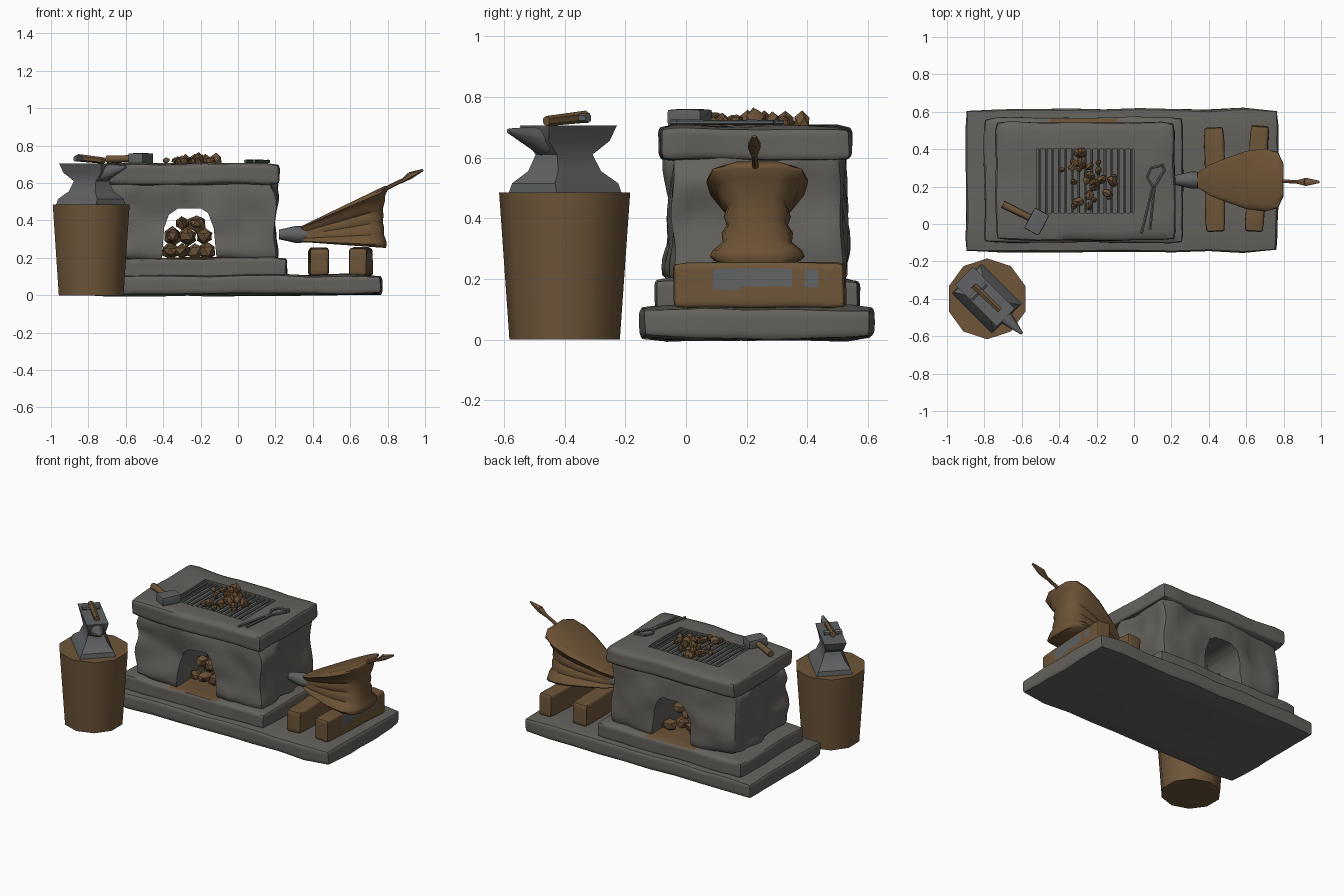
import bpy, bmesh, math, random
from mathutils import Vector, Matrix, noise

random.seed(4)
if "Cube" in bpy.data.objects:
    bpy.data.objects.remove(bpy.data.objects["Cube"])


def material(name, r, g, b):
    m = bpy.data.materials.new(name)
    m.use_nodes = True
    m.diffuse_color = (r, g, b, 1)
    m.node_tree.nodes["Principled BSDF"].inputs["Base Color"].default_value = (r, g, b, 1)
    return m


STONE = material("grey stone", 0.127, 0.122, 0.109)
IRON = material("forged iron", 0.115, 0.122, 0.125)
WOOD = material("brown wood", 0.156, 0.092, 0.041)
LEATHER = material("brown leather", 0.150, 0.085, 0.036)
COAL = material("rusty coal", 0.140, 0.080, 0.036)


def finish(name, bm, mat, angle=40):
    bmesh.ops.recalc_face_normals(bm, faces=bm.faces)
    mesh = bpy.data.meshes.new(name)
    bm.to_mesh(mesh)
    bm.free()
    mesh.materials.append(mat)
    ob = bpy.data.objects.new(name, mesh)
    bpy.context.collection.objects.link(ob)
    smooth(ob, angle)
    return ob


def smooth(ob, angle):
    bpy.ops.object.select_all(action="DESELECT")
    bpy.context.view_layer.objects.active = ob
    ob.select_set(True)
    bpy.ops.object.shade_smooth_by_angle(angle=math.radians(angle))


def block(name, lo, hi, mat, radius=0.02, rough=0.0, cuts=8, turn=0, tilt=0, freq=5):
    """Rounded box with an optional lumpy surface."""
    lo, hi = Vector(lo), Vector(hi)
    centre, half = (lo + hi) / 2, (hi - lo) / 2
    bm = bmesh.new()
    bmesh.ops.create_cube(bm, size=2)
    if cuts:
        bmesh.ops.subdivide_edges(bm, edges=bm.edges, cuts=cuts, use_grid_fill=True)
    spin = Matrix.Rotation(math.radians(turn), 3, "Z") @ Matrix.Rotation(math.radians(tilt), 3, "Y")
    for v in bm.verts:
        p = Vector(v.co[i] * half[i] for i in range(3))
        if cuts:
            core = Vector(max(radius - half[i], min(half[i] - radius, p[i])) for i in range(3))
            if (p - core).length > 1e-6:
                p = core + (p - core).normalized() * radius
        v.co = centre + spin @ p
        v.co += noise.noise_vector(v.co * freq) * rough
    return finish(name, bm, mat)


def rod(name, a, b, r1, r2, mat, sides=6, flat=1.0):
    a, b = Vector(a), Vector(b)
    bm = bmesh.new()
    bmesh.ops.create_cone(bm, cap_ends=True, segments=sides, radius1=r1, radius2=r2, depth=(b - a).length)
    turn = (b - a).to_track_quat("Z", "Y").to_matrix().to_4x4()
    bm.transform(Matrix.Translation((a + b) / 2) @ turn @ Matrix.Diagonal((1, flat, 1, 1)))
    return finish(name, bm, mat, 50)


def loft(name, rings, mat, angle=40):
    bm = bmesh.new()
    loops = [[bm.verts.new(p) for p in ring] for ring in rings]
    n = len(loops[0])
    for low, high in zip(loops, loops[1:]):
        for i in range(n):
            bm.faces.new((low[i], low[(i + 1) % n], high[(i + 1) % n], high[i]))
    bm.faces.new(loops[0])
    bm.faces.new(loops[-1])
    return finish(name, bm, mat, angle)


def carve(ob, cutter):
    mod = ob.modifiers.new("cut", "BOOLEAN")
    mod.object, mod.solver = cutter, "EXACT"
    bpy.context.view_layer.objects.active = ob
    bpy.ops.object.modifier_apply(modifier=mod.name)
    bpy.data.objects.remove(cutter)
    smooth(ob, 40)


def paint(ob, mat, test):
    ob.data.materials.append(mat)
    for f in ob.data.polygons:
        if test(f.center, f.normal):
            f.material_index = 1


def lump(name, at, size):
    bm = bmesh.new()
    bmesh.ops.create_icosphere(bm, subdivisions=1, radius=size)
    stretch = Vector(random.uniform(0.7, 1.15) for _ in range(3))
    for v in bm.verts:
        v.co = v.co * stretch * random.uniform(0.85, 1.15)
    bm.transform(Matrix.Translation(at) @ Matrix.Rotation(random.uniform(0, 6), 4, "Z"))
    return finish(name, bm, COAL, 35)


# Stone forge: two footing slabs, walls with an arched tunnel, top with a fire pit
block("base_slab", (-0.9, -0.15, 0), (0.77, 0.615, 0.11), STONE, 0.03, 0.012)
step = block("step_slab", (-0.8, -0.1, 0.09), (0.26, 0.57, 0.2), STONE, 0.025, 0.01, 14)
paint(step, COAL, lambda c, n: n.z > 0.7 and -0.42 < c.x < -0.08)
walls = block("forge_walls", (-0.72, -0.055, 0.18), (0.2, 0.52, 0.63), STONE, 0.04, 0.035, 14, freq=7)
arch = [(-0.41, 0.15), (-0.11, 0.15), (-0.13, 0.36), (-0.16, 0.44), (-0.2, 0.465),
        (-0.32, 0.465), (-0.37, 0.43), (-0.395, 0.36)]
carve(walls, loft("arch_cutter", [[Vector((x, y, z)) for x, z in arch] for y in (-0.3, 0.8)], STONE))
top = block("forge_top", (-0.74, -0.09, 0.59), (0.22, 0.545, 0.705), STONE, 0.03, 0.01, 12)
carve(top, block("pit_cutter", (-0.52, 0.06, 0.66), (0, 0.4, 0.8), STONE, cuts=0))

# Grate over the pit
for i in range(15):
    x = -0.505 + i * 0.035
    rod(f"grate_bar_{i}", (x, 0.05, 0.692), (x, 0.405, 0.692), 0.008, 0.008, IRON)

# Coals on the grate and inside the arch
for i in range(30):
    at = (random.gauss(-0.24, 0.08), random.gauss(0.23, 0.075), random.uniform(0.705, 0.725))
    lump(f"top_coal_{i}", at, random.uniform(0.018, 0.034))
for row, (z, xs) in enumerate(((0.235, (-0.36, -0.3, -0.23, -0.165)), (0.315, (-0.35, -0.27, -0.18)),
                               (0.385, (-0.3, -0.22)))):
    for x in xs:
        for y in (0.08, 0.23, 0.38):
            lump(f"arch_coal_{row}", (x, y + random.uniform(-0.03, 0.03) + (0.23 - y) * row * 0.3, z), 0.046)

# Hammer on the forge
block("hammer_head", (-0.565, -0.05, 0.703), (-0.475, 0.075, 0.76), IRON, 0.008, 0, 3, -28)
rod("hammer_handle", (-0.7, 0.105, 0.728), (-0.53, 0.02, 0.732), 0.02, 0.017, WOOD, 8)

# Tongs: two crossing arms with bowed jaws
for side, points in enumerate((((0.04, -0.05), (0.1, 0.2), (0.07, 0.25), (0.09, 0.3), (0.155, 0.315)),
                               ((0.085, -0.03), (0.11, 0.2), (0.165, 0.29), (0.15, 0.32)))):
    for a, b in zip(points, points[1:]):
        rod(f"tong_arm_{side}", (*a, 0.716), (*b, 0.716), 0.009, 0.008, IRON)

# Support beams under the bellows, the outer one stained grey
block("inner_beam", (0.378, -0.04, 0.105), (0.485, 0.515, 0.255), WOOD, 0.018, 0.005, 8, 1)
beam = block("outer_beam", (0.608, -0.04, 0.105), (0.708, 0.525, 0.255), WOOD, 0.018, 0.005, 12, -3)
paint(beam, IRON, lambda c, n: n.x > 0.8 and 0.17 < c.z < 0.235 and (0.07 < c.y < 0.36 or 0.39 < c.y < 0.45))

# Bellows: one outline stacked from lower board to upper board, pinched into pleats
half = [(0.34, 0.04), (0.41, 0.085), (0.5, 0.12), (0.6, 0.155), (0.7, 0.168), (0.77, 0.15), (0.8, 0.085)]
outline = half + [(x, -y) for x, y in reversed(half)]
pleats = [(0, 0.85), (0.05, 0.93), (0.12, 0.88), (0.22, 0.68), (0.33, 0.7), (0.42, 0.6), (0.52, 0.66),
          (0.62, 0.6), (0.74, 0.76), (0.84, 0.8), (0.93, 1.0), (0.97, 0.98), (1.0, 0.8)]
rings = []
for t, pinch in pleats:
    ring = []
    for x, y in outline:
        low = 0.285 - (x - 0.34) * 0.07
        high = 0.37 + (x - 0.34) * 0.47
        px = 0.34 + (x - 0.34) * (0.86 + 0.14 * pinch)
        ring.append(Vector((px, 0.235 + y * pinch, low + (high - low) * t)))
    rings.append(ring)
loft("bellows_bag", rings, LEATHER, 50)
rod("bellows_nozzle", (0.22, 0.235, 0.325), (0.31, 0.235, 0.325), 0.026, 0.046, IRON, 8)
rod("bellows_collar", (0.31, 0.235, 0.325), (0.4, 0.235, 0.325), 0.046, 0.04, IRON, 8)
rod("bellows_handle", (0.76, 0.23, 0.555), (0.89, 0.225, 0.62), 0.012, 0.01, LEATHER)
rod("handle_grip", (0.87, 0.225, 0.605), (0.92, 0.225, 0.64), 0.01, 0.024, WOOD, 6, 0.8)
rod("handle_tip", (0.92, 0.225, 0.64), (0.99, 0.225, 0.67), 0.024, 0.007, WOOD, 6, 0.8)

# Tree stump
rod("stump", (-0.785, -0.4, 0), (-0.785, -0.4, 0.485), 0.182, 0.216, WOOD, 10)

# Anvil turned diagonally on the stump
ALONG, ACROSS = Vector((1, -1, 0)).normalized(), Vector((1, 1, 0)).normalized()
MID = Vector((-0.785, -0.4, 0))


def on_anvil(u, w, z):
    return MID + ALONG * u + ACROSS * w + Vector((0, 0, z))


sections = [(0.475, -0.155, 0.15, 0.115), (0.515, -0.15, 0.145, 0.1), (0.555, -0.1, 0.1, 0.07),
            (0.61, -0.08, 0.085, 0.05), (0.655, -0.155, 0.13, 0.055), (0.705, -0.175, 0.14, 0.068)]
loft("anvil_body", [[on_anvil(a, -w, z), on_anvil(b, -w, z), on_anvil(b, w, z), on_anvil(a, w, z)]
                    for z, a, b, w in sections], IRON, 35)
rod("anvil_horn", on_anvil(0.1, 0, 0.655), on_anvil(0.262, 0, 0.688), 0.05, 0.008, IRON, 8)

# Small hammer lying on the anvil
rod("small_handle", on_anvil(-0.1, 0, 0.735), on_anvil(0.09, 0.005, 0.72), 0.02, 0.017, WOOD, 6)
rod("small_head", on_anvil(-0.06, -0.06, 0.73), on_anvil(-0.06, 0.05, 0.73), 0.016, 0.016, IRON, 6)
